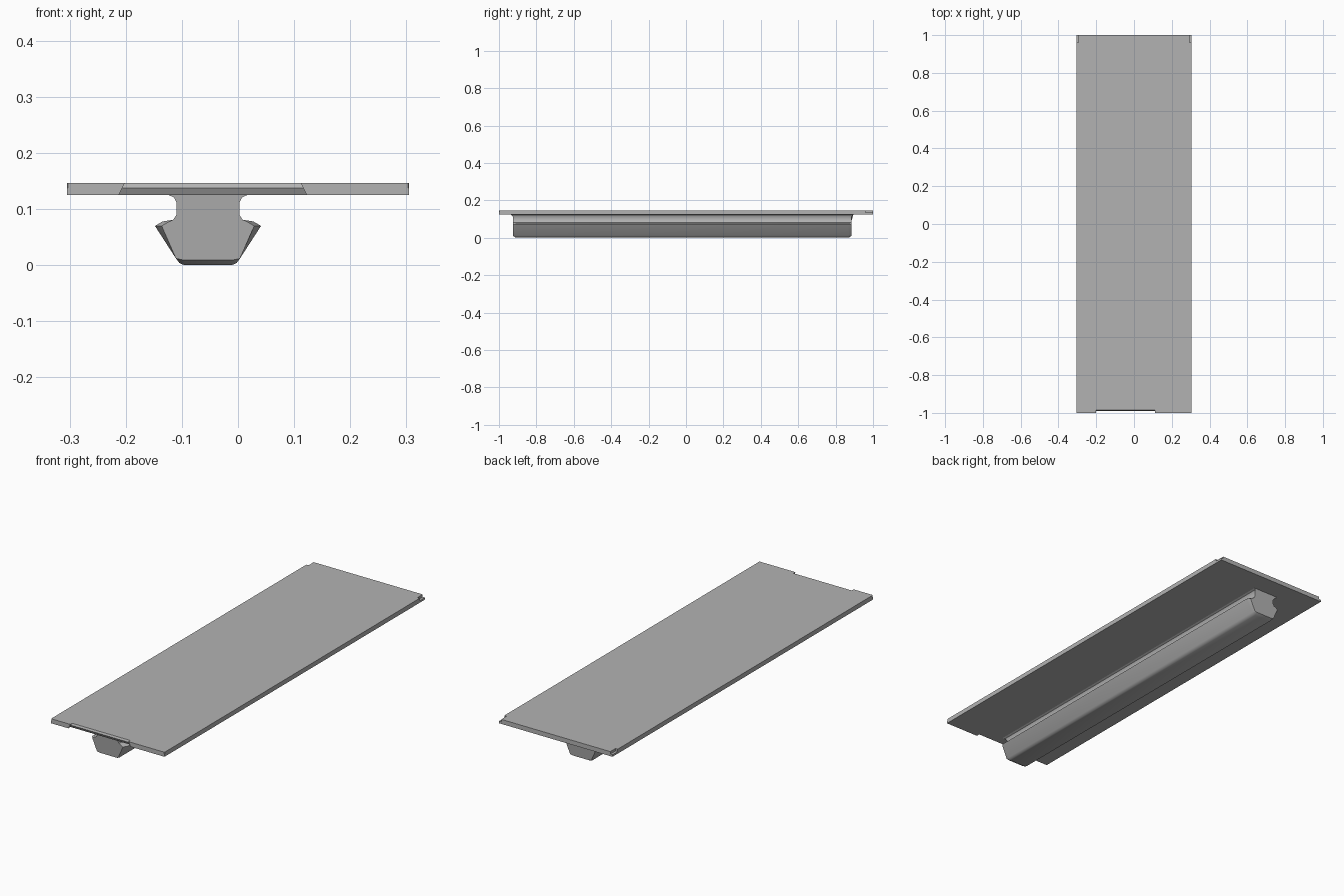
import bpy
import bmesh

cube = bpy.data.objects.get("Cube")
if cube:
    bpy.data.objects.remove(cube, do_unlink=True)

grey = bpy.data.materials.new("plain_grey")
grey.use_nodes = True
colour = (0.45, 0.45, 0.45, 1)
grey.diffuse_color = colour
grey.node_tree.nodes["Principled BSDF"].inputs["Base Color"].default_value = colour

BOTTOM, TOP = 0.125, 0.147
HALF_WIDTH = 0.305


def make_object(name, bm):
    bmesh.ops.recalc_face_normals(bm, faces=bm.faces)
    mesh = bpy.data.meshes.new(name)
    bm.to_mesh(mesh)
    bm.free()
    mesh.materials.append(grey)
    obj = bpy.data.objects.new(name, mesh)
    bpy.context.collection.objects.link(obj)
    return obj


def loft(name, rings):
    """Join matching closed rings and cap both ends."""
    bm = bmesh.new()
    loops = [[bm.verts.new(p) for p in ring] for ring in rings]
    for a, b in zip(loops, loops[1:]):
        for i in range(len(a)):
            j = (i + 1) % len(a)
            bm.faces.new((a[i], a[j], b[j], b[i]))
    bm.faces.new(loops[0])
    bm.faces.new(loops[-1])
    return make_object(name, bm)


def cut(target, cutter):
    cutter.hide_render = True
    cutter.hide_set(True)
    mod = target.modifiers.new(cutter.name, "BOOLEAN")
    mod.operation = "DIFFERENCE"
    mod.solver = "EXACT"
    mod.object = cutter
    bpy.context.view_layer.objects.active = target
    bpy.ops.object.modifier_apply(modifier=mod.name)
    bpy.data.objects.remove(cutter, do_unlink=True)


def box_rings(x0, x1, y0, y1, z0, z1):
    return [[(x0, y, z0), (x1, y, z0), (x1, y, z1), (x0, y, z1)] for y in (y0, y1)]


# Flat cover plate
plate = loft("cover_plate", box_rings(-HALF_WIDTH, HALF_WIDTH, -1, 1, BOTTOM, TOP))

# Shallow front recess with a ridged back wall and slanted ends
wall = [(-1.1, 0.12), (-0.98, 0.12), (-0.99, 0.138), (-0.984, 0.15), (-1.1, 0.15)]
ends = [[(-0.215 + 0.5 * (z - 0.12), y, z) for y, z in wall],
        [(0.125 - 0.5 * (z - 0.12), y, z) for y, z in wall]]
cut(plate, loft("recess_cutter", ends))

# Stepped back corners and clipped front corners
for side in (-1, 1):
    x0, x1 = sorted((side * 0.293, side * 0.35))
    cut(plate, loft("back_corner_cutter", box_rings(x0, x1, 0.96, 1.1, 0.135, 0.2)))
    clip = [[(side * 0.293, -1.01, z), (side * 0.32, -1.01, z), (side * 0.32, -0.983, z)]
            for z in (0.138, 0.16)]
    cut(plate, loft("front_corner_cutter", clip))

# Mounting rail: barbed section, half width and height from top to bottom
CENTRE = -0.0535
section = [(0.072, 0.126), (0.061, 0.121), (0.056, 0.112), (0.056, 0.09),
           (0.062, 0.081), (0.081, 0.078), (0.0945, 0.07), (0.057, 0.012),
           (0.051, 0.004), (0.042, 0)]


def rail_ring(y, direction, end):
    """One rail ring; end rings have drawn-in barbs, a raised base and a top flare."""
    half = []
    for w, z in section:
        py = y
        if end:
            if z > 0.115:
                py += direction * 0.014 * (z - 0.112) / 0.014
            if 0.02 < z < 0.08:
                w -= 0.012
            z = max(z, 0.012 - 0.2 * (0.057 - w)) if z < 0.02 else z
        half.append((w, py, z))
    return ([(CENTRE + w, y, z) for w, y, z in half]
            + [(CENTRE - w, y, z) for w, y, z in reversed(half)])


rail = loft("mounting_rail", [rail_ring(-0.925, -1, True), rail_ring(-0.908, -1, False),
                              rail_ring(0.868, 1, False), rail_ring(0.885, 1, True)])

for obj in (plate, rail):
    bpy.ops.object.select_all(action="DESELECT")
    obj.select_set(True)
    bpy.context.view_layer.objects.active = obj
    bpy.ops.object.shade_smooth_by_angle(angle=0.6)
